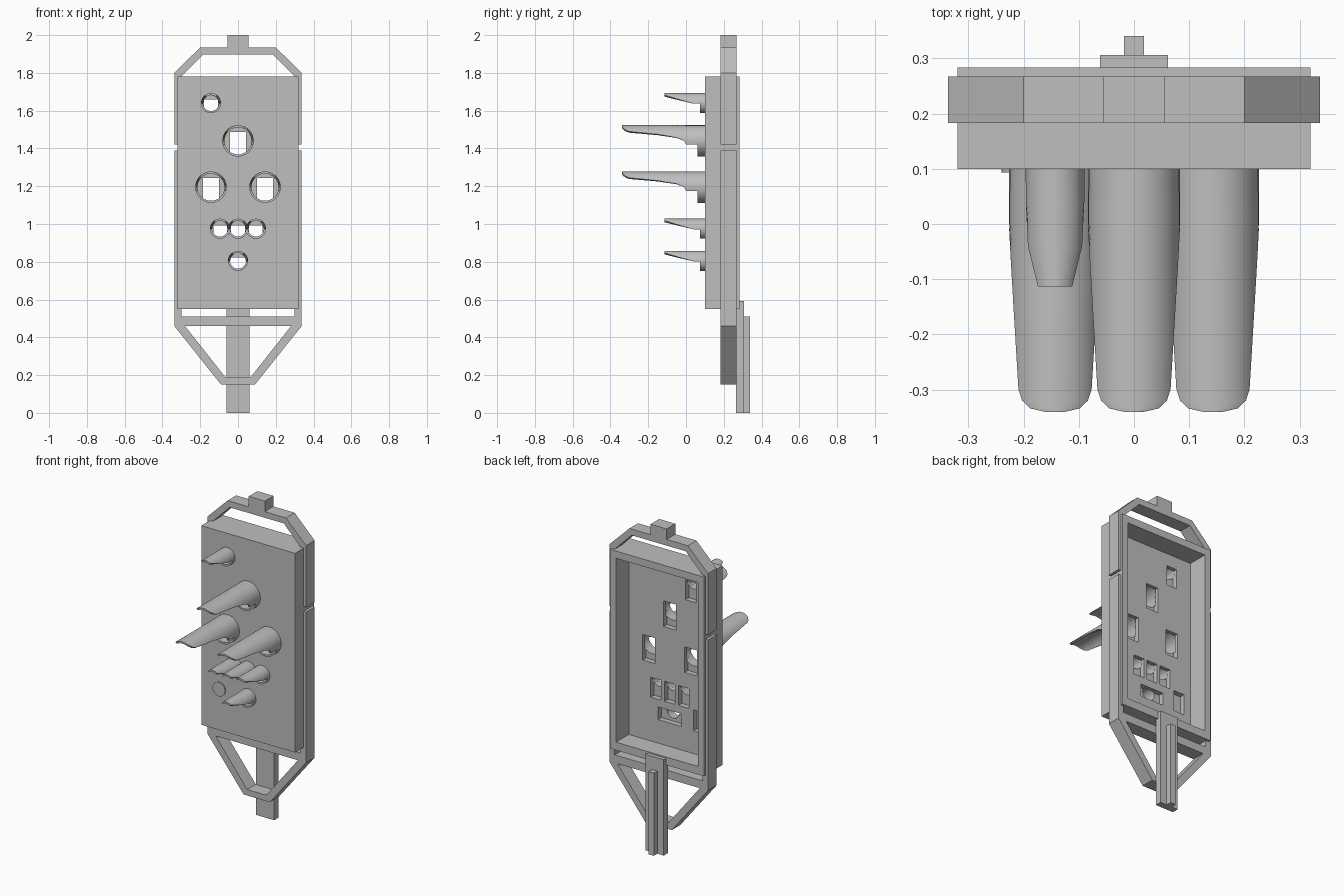
import bpy, bmesh
from math import sin, cos, acos, pi, radians
from mathutils import Matrix, Vector

cube = bpy.data.objects.get("Cube")
if cube:
    bpy.data.objects.remove(cube, do_unlink=True)

GRAY = (0.52, 0.52, 0.52, 1)
gray = bpy.data.materials.new("plain_gray")
gray.use_nodes = True
gray.diffuse_color = GRAY
gray.node_tree.nodes["Principled BSDF"].inputs["Base Color"].default_value = GRAY


def finish(name, bm):
    bmesh.ops.recalc_face_normals(bm, faces=bm.faces)
    mesh = bpy.data.meshes.new(name)
    bm.to_mesh(mesh)
    bm.free()
    mesh.materials.append(gray)
    obj = bpy.data.objects.new(name, mesh)
    bpy.context.scene.collection.objects.link(obj)
    return obj


def smooth(obj):
    obj.data.polygons.foreach_set("use_smooth", [True] * len(obj.data.polygons))
    obj.data.set_sharp_from_angle(angle=radians(30))


def box(name, x0, x1, y0, y1, z0, z1):
    bm = bmesh.new()
    size = Matrix.Diagonal((x1 - x0, y1 - y0, z1 - z0, 1))
    place = Matrix.Translation(((x0 + x1) / 2, (y0 + y1) / 2, (z0 + z1) / 2))
    bmesh.ops.create_cube(bm, size=1, matrix=place @ size)
    return finish(name, bm)


def disc(name, x, z, r, y0, y1):
    bm = bmesh.new()
    place = Matrix.Translation((x, (y0 + y1) / 2, z)) @ Matrix.Rotation(pi / 2, 4, "X")
    bmesh.ops.create_cone(bm, cap_ends=True, segments=40, radius1=r, radius2=r,
                          depth=y1 - y0, matrix=place)
    return finish(name, bm)


def mirrored_prism(name, half, y0, y1):
    """Extrude a left-right symmetric outline, given as its +x half."""
    bm = bmesh.new()
    outline = half + [(-x, z) for x, z in reversed(half)]
    face = bm.faces.new([bm.verts.new((x, y0, z)) for x, z in outline])
    ext = bmesh.ops.extrude_face_region(bm, geom=[face])
    moved = [v for v in ext["geom"] if isinstance(v, bmesh.types.BMVert)]
    bmesh.ops.translate(bm, verts=moved, vec=Vector((0, y1 - y0, 0)))
    return finish(name, bm)


def cut(obj, cutter):
    mod = obj.modifiers.new("cut", "BOOLEAN")
    mod.operation, mod.solver, mod.object = "DIFFERENCE", "EXACT", cutter
    deps = bpy.context.evaluated_depsgraph_get()
    mesh = bpy.data.meshes.new_from_object(obj.evaluated_get(deps))
    obj.modifiers.clear()
    obj.data = mesh
    bpy.data.objects.remove(cutter, do_unlink=True)


def loft_arc(bm, x, z, r, stations, n=32):
    """Thick arc shell along y; each station is (y, cut height above the axis)."""
    loops = []
    for y, h in stations:
        a = acos(max(-1, min(1, h / r)))
        angles = [-a + 2 * a * i / n for i in range(n + 1)]
        pts = [(r, t) for t in angles] + [(r - WALL, t) for t in reversed(angles)]
        loops.append([bm.verts.new((x + q * sin(t), y, z + q * cos(t))) for q, t in pts])
    for a, b in zip(loops, loops[1:]):
        for i in range(len(a)):
            j = (i + 1) % len(a)
            bm.faces.new((a[i], a[j], b[j], b[i]))
    for loop in (loops[0], loops[-1]):
        for i in range(n):
            bm.faces.new((loop[i], loop[i + 1], loop[-2 - i], loop[-1 - i]))


# Sizes shared by the panel and the spouts
WALL = 0.011
FRONT, BACK, FLOOR = 0.10, 0.283, 0.158
BIG, SMALL = 0.083, 0.053
BIG_CUT = [(0.06, -0.02), (0.0, -0.02), (-0.01, 0.0), (-0.05, 0.018), (-0.15, 0.035),
           (-0.30, 0.05), (-0.32, 0.058), (-0.334, 0.07), (-0.34, 0.081)]
SMALL_CUT = [(0.075, -0.003), (0.04, -0.003), (-0.04, 0.02), (-0.113, 0.043)]
big_spouts = [(0, 1.44), (-0.143, 1.195), (0.143, 1.195)]
small_spouts = [(-0.143, 1.64), (-0.095, 0.975), (0, 0.975), (0.095, 0.975), (0, 0.805)]

# Hollow panel, open at the back
panel = box("panel", -0.32, 0.32, FRONT, BACK, 0.55, 1.78)
cut(panel, box("cavity", -0.28, 0.28, FLOOR, 0.4, 0.60, 1.735))


def pocket(x0, x1, z0, z1):
    cut(panel, box("pocket", x0, x1, 0.125, 0.2, z0, z1))


# Spouts with their round holes and rectangular back pockets
for r, profile, places in ((BIG, BIG_CUT, big_spouts), (SMALL, SMALL_CUT, small_spouts)):
    for i, (x, z) in enumerate(places):
        cut(panel, disc("hole", x, z, r - WALL, 0.05, 0.135))
        if r == BIG:
            pocket(x - 0.042, x + 0.042, z - 0.11, z + 0.048)
        elif z < 0.9:
            pocket(x - 0.08, x + 0.08, z - 0.06, z + 0.018)
        else:
            pocket(x - 0.036, x + 0.036, z - 0.105, z + 0.018)
        bm = bmesh.new()
        loft_arc(bm, x, z, r, [(FRONT, -r), (profile[0][0], -r)])
        loft_arc(bm, x, z, r, profile)
        smooth(finish(f"{'large' if r == BIG else 'small'}_spout_{i + 1}", bm))
smooth(panel)

# Blind button with a pocket behind it
pocket(-0.233, -0.161, 0.74, 0.87)
smooth(disc("button", -0.197, 0.805, 0.043, 0.093, FRONT + 0.002))

# Two-part surrounding frame
F0, F1 = 0.183, 0.267
mirrored_prism("upper_frame", [
    (0.055, 2.0), (0.055, 1.935), (0.20, 1.935), (0.337, 1.80), (0.337, 1.42),
    (0.30, 1.42), (0.30, 1.78), (0.185, 1.897)], F0, F1)
mirrored_prism("lower_frame", [
    (0.09, 0.15), (0.337, 0.46), (0.337, 1.39), (0.30, 1.39), (0.30, 0.484),
    (0.065, 0.187)], F0, F1)
box("cross_bar", -0.305, 0.305, F0, F1, 0.46, 0.51)

# Ribbed stem at the bottom
box("stem", -0.062, 0.062, 0.265, 0.306, 0, 0.592)
box("stem_rib", -0.018, 0.018, 0.30, 0.34, 0, 0.51)
